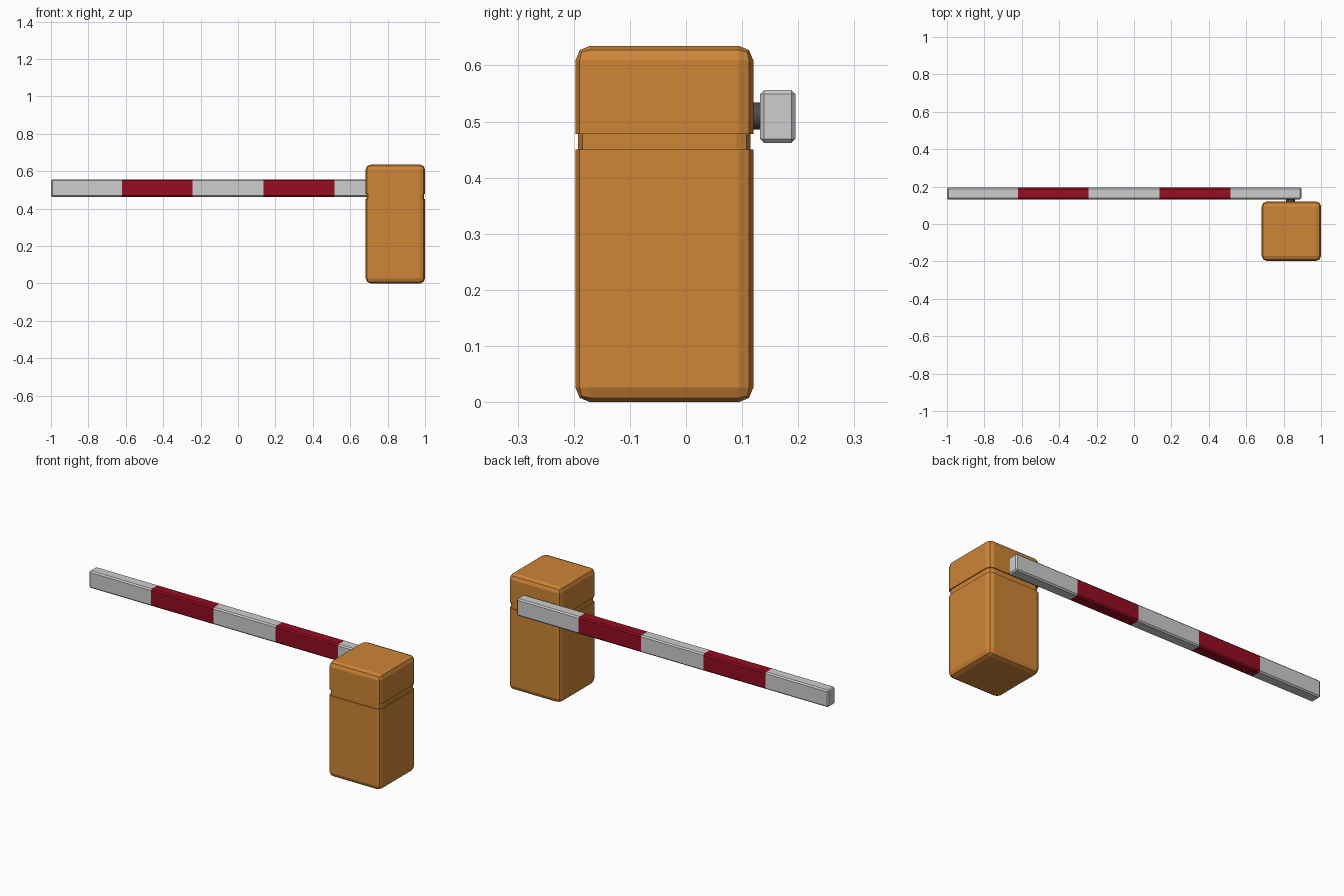
import bpy, bmesh
from mathutils import Vector, Matrix

if "Cube" in bpy.data.objects:
    bpy.data.objects.remove(bpy.data.objects["Cube"])


def material(name, rgb):
    m = bpy.data.materials.new(name)
    m.diffuse_color = (*rgb, 1)
    m.use_nodes = True
    m.node_tree.nodes["Principled BSDF"].inputs["Base Color"].default_value = m.diffuse_color
    return m


orange = material("cabinet orange", (0.62, 0.235, 0.038))
grey = material("arm light grey", (0.61, 0.61, 0.61))
red = material("stripe red", (0.30, 0.004, 0.015))
dark = material("shaft dark grey", (0.07, 0.07, 0.075))


def bevelled_box(lo, hi, width, segments):
    lo, hi = Vector(lo), Vector(hi)
    bm = bmesh.new()
    bmesh.ops.create_cube(bm, size=1)
    for v in bm.verts:
        v.co = (lo + hi) / 2 + v.co * (hi - lo)
    bmesh.ops.bevel(bm, geom=bm.edges[:], offset=width, segments=segments,
                    profile=0.5, affect='EDGES')
    return bm


def cut(bm, point, normal):
    bmesh.ops.bisect_plane(bm, geom=bm.verts[:] + bm.edges[:] + bm.faces[:],
                           plane_co=point, plane_no=normal)


def finish(bm, name, mats):
    bmesh.ops.recalc_face_normals(bm, faces=bm.faces[:])
    mesh = bpy.data.meshes.new(name)
    bm.to_mesh(mesh)
    bm.free()
    for m in mats:
        mesh.materials.append(m)
    ob = bpy.data.objects.new(name, mesh)
    bpy.context.collection.objects.link(ob)
    return ob


# Cabinet: rounded box with a shallow groove under the lid
bm = bevelled_box((0.683, -0.197, 0), (1.0, 0.12, 0.635), 0.026, 2)
for z in (0.45, 0.478):
    cut(bm, (0, 0, z), (0, 0, 1))
band = [f for f in bm.faces if 0.45 < f.calc_center_median().z < 0.478]
ring = bmesh.ops.extrude_face_region(bm, geom=band)["geom"]
centre = Vector((0.8415, -0.0385, 0))
for v in (g for g in ring if isinstance(g, bmesh.types.BMVert)):
    for i in (0, 1):
        v.co[i] = centre[i] + (v.co[i] - centre[i]) * 0.97
old = [f for f in band if f.is_valid]
if old:
    bmesh.ops.delete(bm, geom=old, context='FACES_ONLY')
finish(bm, "cabinet", [orange])

# Barrier arm: five equal lengths, alternating grey and red
x0, x1 = -1.0, 0.895
step = (x1 - x0) / 5
bm = bevelled_box((x0, 0.132, 0.462), (x1, 0.195, 0.556), 0.007, 1)
for i in range(1, 5):
    cut(bm, (x0 + i * step, 0, 0), (1, 0, 0))
for f in bm.faces:
    f.material_index = int((f.calc_center_median().x - x0) / step) % 2
finish(bm, "barrier_arm", [grey, red])

# Pivot shaft between cabinet and arm
bm = bmesh.new()
bmesh.ops.create_cone(bm, cap_ends=True, segments=24, radius1=0.024, radius2=0.024, depth=0.06,
                      matrix=Matrix.Translation((0.838, 0.125, 0.51)) @ Matrix.Rotation(1.5707963, 4, 'X'))
shaft = finish(bm, "pivot_shaft", [dark])
for p in shaft.data.polygons:
    p.use_smooth = len(p.vertices) == 4
for e in shaft.data.edges:
    a, b = (shaft.data.vertices[i].co for i in e.vertices)
    e.use_edge_sharp = abs(a.y - b.y) < 0.001
